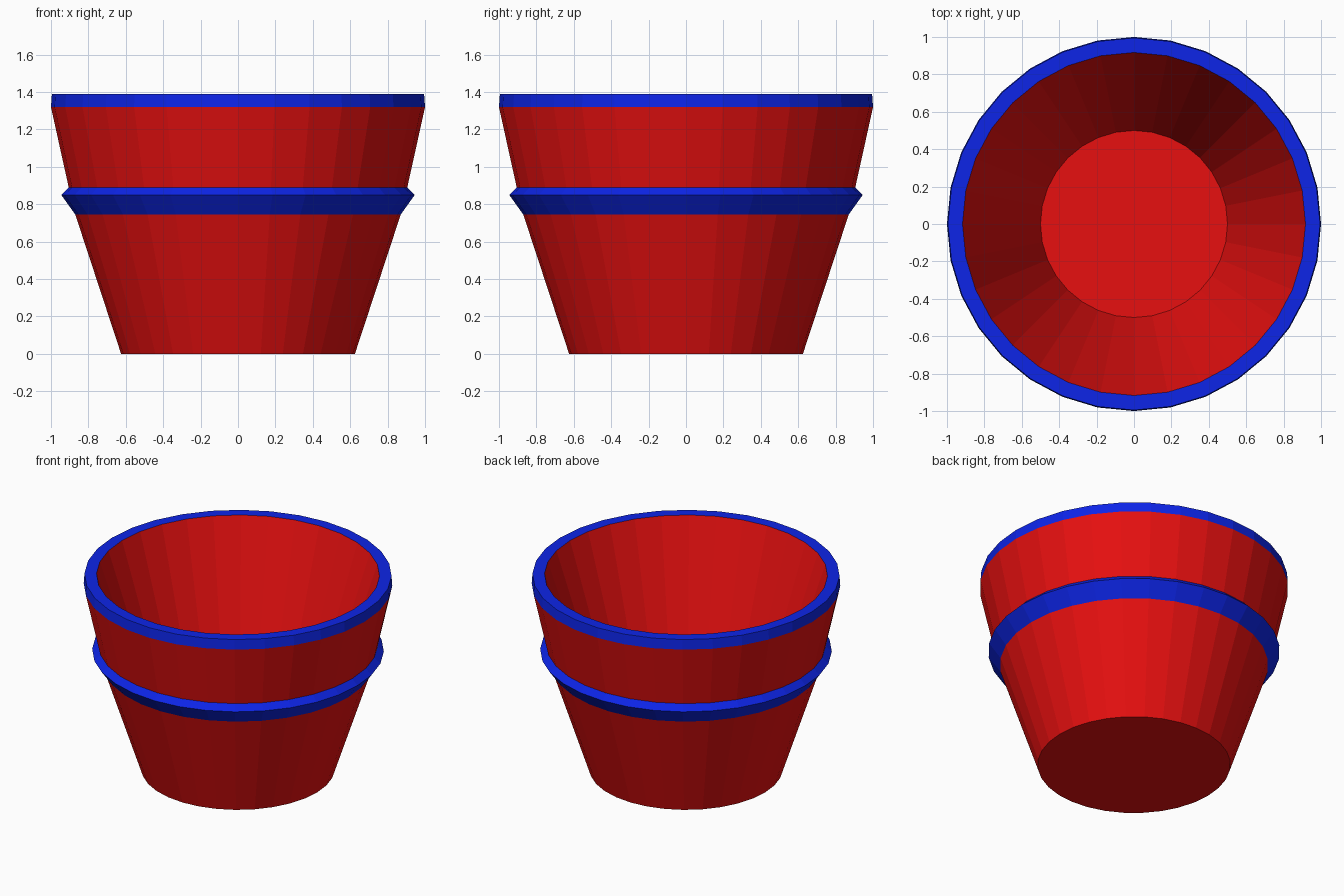
import bpy
import bmesh
from math import cos, sin, tau

SIDES = 32

cube = bpy.data.objects.get("Cube")
if cube:
    bpy.data.objects.remove(cube, do_unlink=True)


def make_material(name, rgb):
    mat = bpy.data.materials.new(name)
    mat.use_nodes = True
    mat.diffuse_color = (*rgb, 1)
    mat.node_tree.nodes["Principled BSDF"].inputs["Base Color"].default_value = (*rgb, 1)
    return mat


def lathe(name, profile, mat, cap_start=False, cap_end=False):
    """Turn a (radius, height) profile around z into flat-shaded rings."""
    bm = bmesh.new()
    rings = [[bm.verts.new((r * cos(tau * i / SIDES), r * sin(tau * i / SIDES), z))
              for i in range(SIDES)] for r, z in profile]
    for low, high in zip(rings, rings[1:]):
        for i in range(SIDES):
            j = (i + 1) % SIDES
            bm.faces.new((low[i], low[j], high[j], high[i]))
    if cap_start:
        bm.faces.new(rings[0][::-1])
    if cap_end:
        bm.faces.new(rings[-1])
    mesh = bpy.data.meshes.new(name)
    bm.to_mesh(mesh)
    bm.free()
    mesh.materials.append(mat)
    obj = bpy.data.objects.new(name, mesh)
    bpy.context.collection.objects.link(obj)
    return obj


red = make_material("red", (0.8, 0.005, 0.005))
blue = make_material("blue", (0.004, 0.018, 0.8))

# Outer wall: tapered base below the band, steeper collar above it
lathe("lower_wall", [(0.625, 0), (0.87, 0.745)], red, cap_start=True)
lathe("upper_wall", [(0.905, 0.89), (1.0, 1.32)], red)

# Ridged band around the middle
lathe("middle_band", [(0.87, 0.745), (0.945, 0.85), (0.905, 0.89)], blue)

# Flat-topped rim
lathe("rim", [(1.0, 1.32), (0.995, 1.39), (0.917, 1.39)], blue)

# Hollow inside with a flat floor
lathe("inner_wall", [(0.917, 1.39), (0.5, 0.1)], red, cap_end=True)
